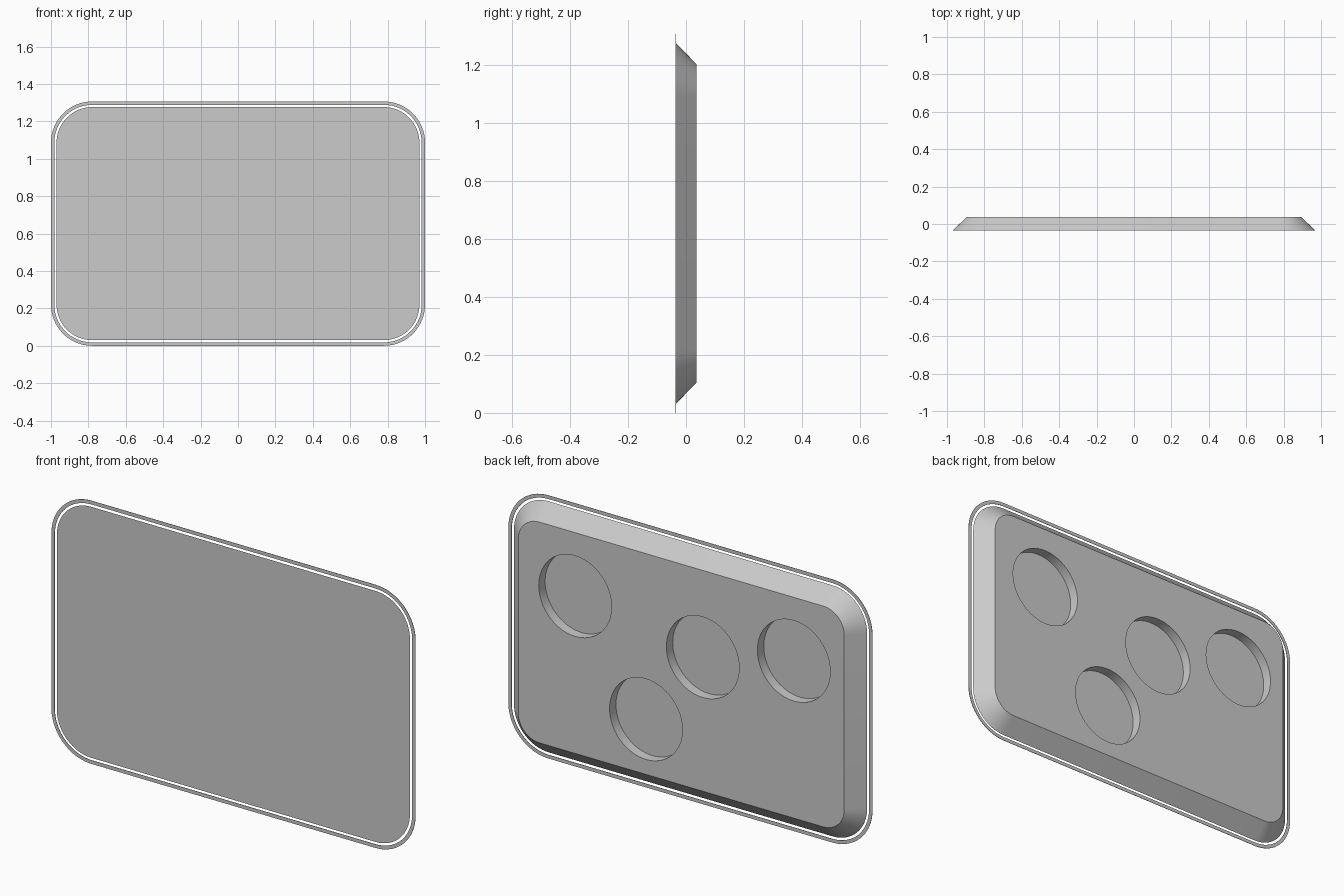
import bpy, bmesh
from math import cos, sin, pi, radians
from mathutils import Matrix

cube = bpy.data.objects.get("Cube")
if cube:
    bpy.data.objects.remove(cube, do_unlink=True)

MID_Z = 0.653                 # height of the panel centre
CORNER_X, CORNER_Z = 0.78, 0.433   # shared centres of all rounded corners
FRONT, BACK = -0.036, 0.037
STEPS = 16

grey = bpy.data.materials.new("light grey")
grey.use_nodes = True
colour = (0.6, 0.6, 0.6, 1)
grey.diffuse_color = colour
grey.node_tree.nodes["Principled BSDF"].inputs["Base Color"].default_value = colour


def outline(bm, radius, y):
    """Rounded rectangle in the xz plane, as a loop of vertices."""
    verts = []
    for q, (sx, sz) in enumerate([(1, 1), (-1, 1), (-1, -1), (1, -1)]):
        for i in range(STEPS + 1):
            a = (q + i / STEPS) * pi / 2
            verts.append(bm.verts.new((sx * CORNER_X + radius * cos(a), y,
                                       MID_Z + sz * CORNER_Z + radius * sin(a))))
    return verts


def bridge(bm, a, b):
    for i in range(len(a)):
        j = (i + 1) % len(a)
        bm.faces.new((a[i], a[j], b[j], b[i]))


def finish(bm, name):
    bmesh.ops.recalc_face_normals(bm, faces=bm.faces[:])
    mesh = bpy.data.meshes.new(name)
    bm.to_mesh(mesh)
    bm.free()
    mesh.materials.append(grey)
    obj = bpy.data.objects.new(name, mesh)
    bpy.context.collection.objects.link(obj)
    return obj


# Tray body: full size at the front, chamfered towards the back
bm = bmesh.new()
front = outline(bm, 0.19, FRONT)
back = outline(bm, 0.115, BACK)
bridge(bm, front, back)
bm.faces.new(front)
bm.faces.new(back)
body = finish(bm, "panel_body")

# Four round pockets sunk into the back
bm = bmesh.new()
for x, z in [(0.583, 0.886), (-0.118, 0.77), (-0.618, 0.886), (0.194, 0.379)]:
    place = Matrix.Translation((x, BACK, z)) @ Matrix.Rotation(pi / 2, 4, 'X')
    bmesh.ops.create_cone(bm, cap_ends=True, segments=64, radius1=0.2,
                          radius2=0.2, depth=0.1, matrix=place)
cutter = finish(bm, "pocket_cutter")
cutter.hide_render = True

cut = body.modifiers.new("pockets", 'BOOLEAN')
cut.operation = 'DIFFERENCE'
cut.solver = 'EXACT'
cut.object = cutter
bpy.context.view_layer.objects.active = body
bpy.ops.object.modifier_apply(modifier=cut.name)
bpy.data.objects.remove(cutter, do_unlink=True)

# Thin separate rim running around the front edge
bm = bmesh.new()
loops = [outline(bm, r, y) for r, y in
         [(0.22, FRONT), (0.22, FRONT + 0.002), (0.202, FRONT + 0.002), (0.202, FRONT)]]
for k in range(4):
    bridge(bm, loops[k], loops[(k + 1) % 4])
rim = finish(bm, "outer_rim")

bpy.ops.object.select_all(action='DESELECT')
for obj in (body, rim):
    obj.select_set(True)
bpy.context.view_layer.objects.active = body
bpy.ops.object.shade_smooth_by_angle(angle=radians(30))
